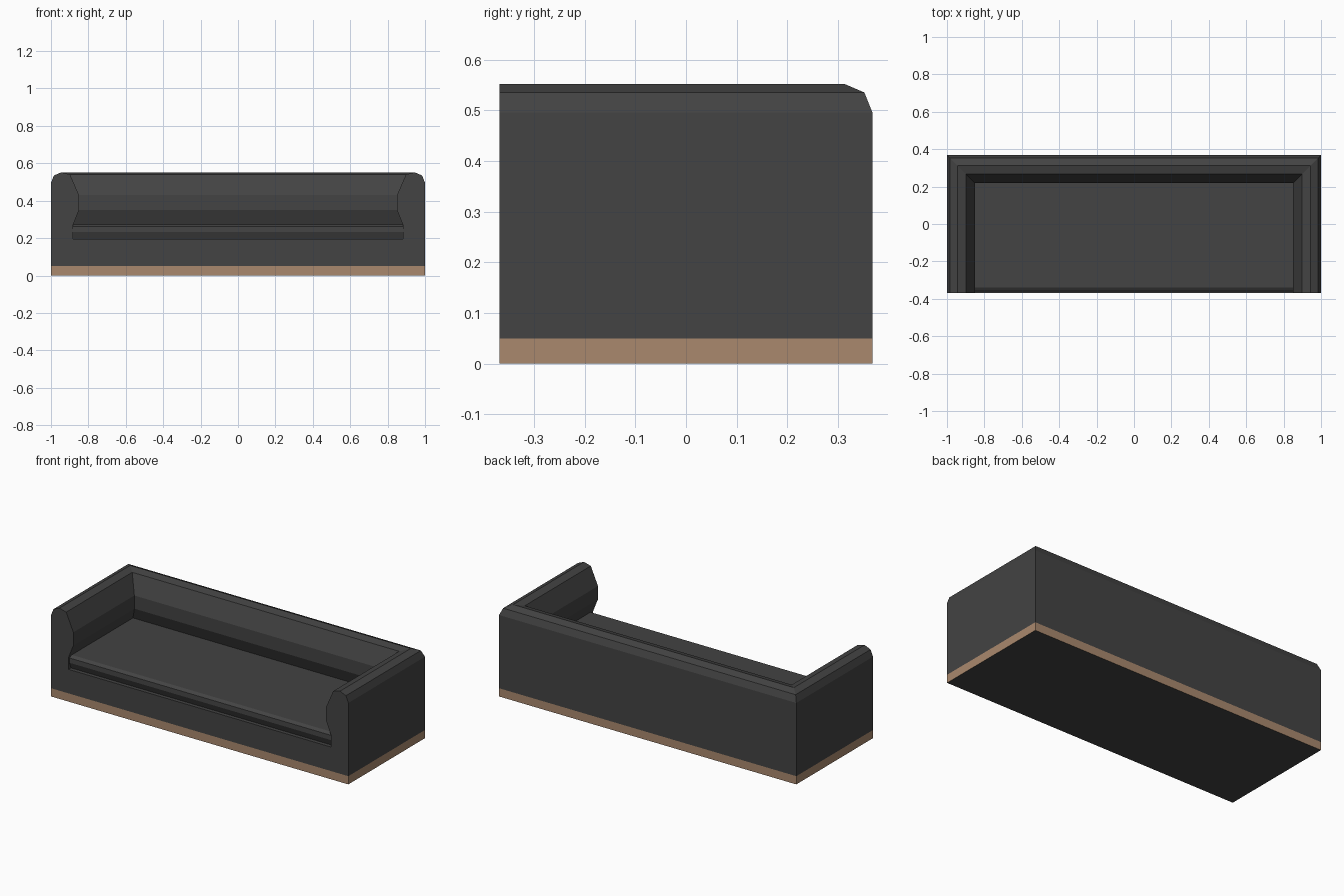
import bpy

if "Cube" in bpy.data.objects:
    bpy.data.objects.remove(bpy.data.objects["Cube"])

W, D = 1.0, 0.368          # half width, half depth
PLINTH, RAIL = 0.05, 0.196  # plinth top, front rail top
INSET = 0.118               # wall thickness at seat level


def material(name, rgb):
    m = bpy.data.materials.new(name)
    m.diffuse_color = (*rgb, 1)
    m.use_nodes = True
    m.node_tree.nodes["Principled BSDF"].inputs["Base Color"].default_value = m.diffuse_color
    return m


fabric = material("charcoal fabric", (0.056, 0.056, 0.056))
wood = material("tan wood", (0.40, 0.25, 0.155))


def make(name, verts, faces, mats):
    me = bpy.data.meshes.new(name)
    me.from_pydata(verts, [], faces)
    for m in mats:
        me.materials.append(m)
    me.update()
    ob = bpy.data.objects.new(name, me)
    bpy.context.collection.objects.link(ob)
    return ob


# Arms and back: one padded profile (inset from outside, height) mitred round a U
profile = [(0, PLINTH), (0, 0.495), (0.016, 0.535), (0.056, 0.552), (0.102, 0.54),
           (0.15, 0.43), (0.15, 0.35), (INSET, 0.27), (INSET, RAIL)]
n = len(profile)
verts, faces = [], []
for sx, at_front in ((-1, True), (-1, False), (1, False), (1, True)):
    for d, z in profile:
        verts.append((sx * (W - d), -D if at_front else D - d, z))
for s in range(3):
    for i in range(n - 1):
        a, b = s * n + i, (s + 1) * n + i
        faces.append((a, a + 1, b + 1, b))
# Arm fronts and the rail under the seat
k = len(verts)
x = W - INSET
verts += [(-x, -D, PLINTH), (x, -D, PLINTH)]
faces.append(tuple(reversed(list(range(n)) + [k])))
faces.append(tuple(range(3 * n, 4 * n)) + (k + 1,))
faces.append((k, k + 1, 4 * n - 1, n - 1))
make("sofa_frame", verts, faces, [fabric])

# Seat cushion: side profile (y, z) from rail ledge over the front edge to the back
side = [(-D, RAIL), (-0.345, RAIL), (-0.361, 0.234), (-0.359, 0.262),
        (-0.34, 0.274), (D - INSET, 0.274)]
verts, faces = [], []
for y, z in side:
    verts += [(-x, y, z), (x, y, z)]
for i in range(len(side) - 1):
    a = 2 * i
    faces.append((a, a + 1, a + 3, a + 2))
make("seat_cushion", verts, faces, [fabric])

# Plinth: wooden sides, dark underside
verts = [(px, py, z) for z in (0, PLINTH) for px, py in ((-W, -D), (W, -D), (W, D), (-W, D))]
faces = [(i, (i + 1) % 4, (i + 1) % 4 + 4, i + 4) for i in range(4)] + [(3, 2, 1, 0)]
plinth = make("plinth", verts, faces, [wood, fabric])
for p in plinth.data.polygons:
    p.material_index = 1 if p.normal.z < -0.5 else 0
